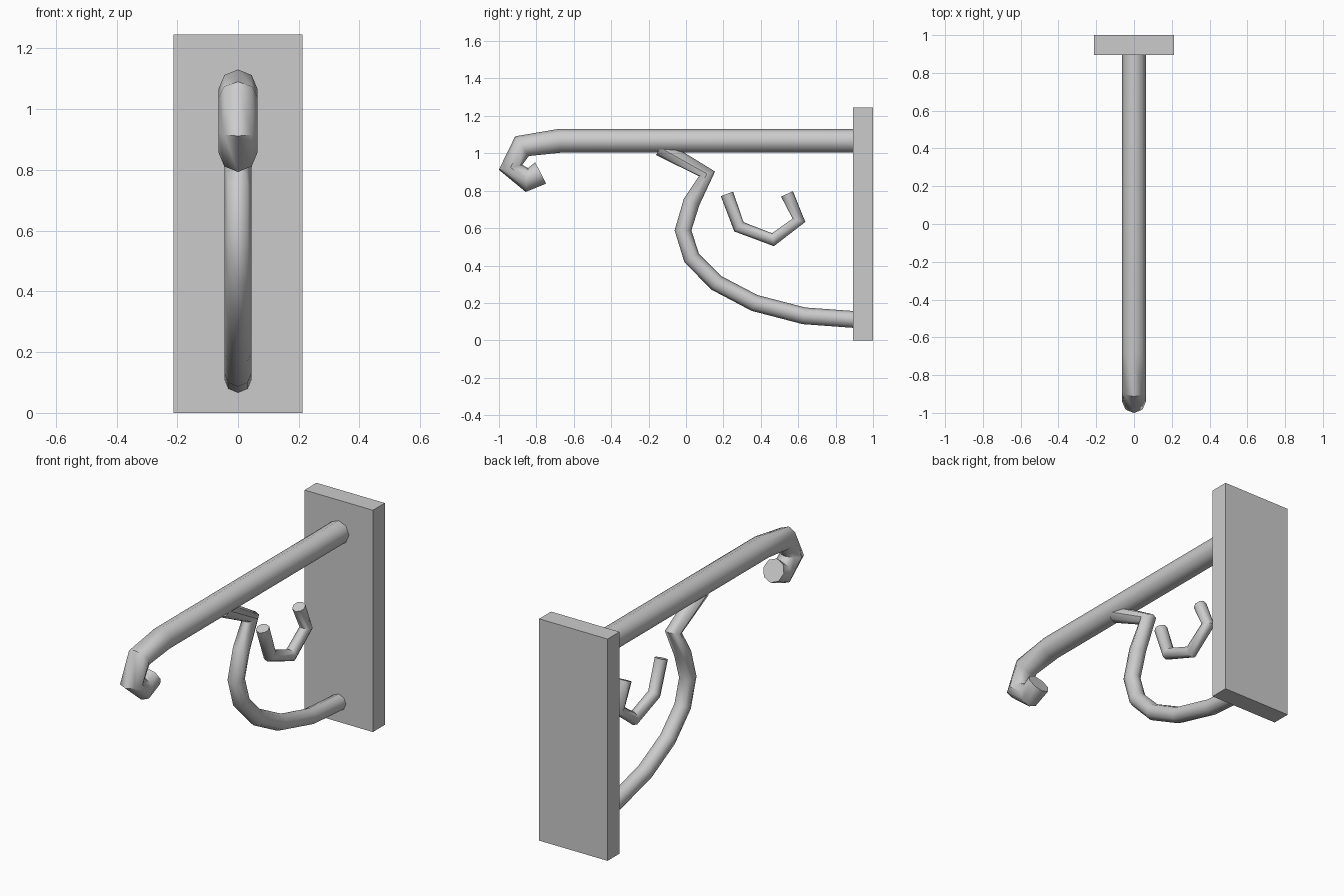
import bpy, bmesh, math
from mathutils import Vector

cube = bpy.data.objects.get("Cube")
if cube:
    bpy.data.objects.remove(cube, do_unlink=True)

SIDES = 8

# One grey metal for everything
grey = bpy.data.materials.new("grey_metal")
grey.use_nodes = True
grey.diffuse_color = (0.6, 0.6, 0.6, 1)
grey.node_tree.nodes["Principled BSDF"].inputs["Base Color"].default_value = (0.6, 0.6, 0.6, 1)


def make_object(name, bm):
    bmesh.ops.recalc_face_normals(bm, faces=bm.faces)
    mesh = bpy.data.meshes.new(name)
    bm.to_mesh(mesh)
    bm.free()
    mesh.materials.append(grey)
    obj = bpy.data.objects.new(name, mesh)
    bpy.context.collection.objects.link(obj)
    return obj


def tube(name, path, radius):
    """Octagonal rod following (y, z) points in the x = 0 plane."""
    points = [Vector((0, y, z)) for y, z in path]
    dirs = [(b - a).normalized() for a, b in zip(points, points[1:])]
    side = Vector((1, 0, 0))
    bm = bmesh.new()
    rings = []
    for i, p in enumerate(points):
        # Each ring faces along the average of the two neighbouring segments
        tangent = (dirs[max(i - 1, 0)] + dirs[min(i, len(dirs) - 1)]).normalized()
        normal = tangent.cross(side)
        angles = [math.tau * k / SIDES for k in range(SIDES)]
        rings.append([bm.verts.new(p + radius * (math.cos(a) * normal + math.sin(a) * side))
                      for a in angles])
    for a, b in zip(rings, rings[1:]):
        for k in range(SIDES):
            n = (k + 1) % SIDES
            bm.faces.new((a[k], a[n], b[n], b[k]))
    bm.faces.new(rings[0])
    bm.faces.new(rings[-1])
    obj = make_object(name, bm)
    bpy.ops.object.select_all(action='DESELECT')
    obj.select_set(True)
    bpy.context.view_layer.objects.active = obj
    bpy.ops.object.shade_smooth_by_angle(angle=math.radians(50))
    return obj


# Wall plate
bm = bmesh.new()
bmesh.ops.create_cube(bm, size=1)
bmesh.ops.scale(bm, vec=(0.425, 0.106, 1.246), verts=bm.verts)
bmesh.ops.translate(bm, vec=(0, 0.947, 0.623), verts=bm.verts)
make_object("wall_plate", bm)

# Horizontal arm with its curled tip
tube("arm", [(0.92, 1.067), (-0.675, 1.067), (-0.877, 1.038), (-0.938, 0.925),
             (-0.851, 0.857), (-0.777, 0.895)], 0.064)

# Curved brace from the plate up into the arm
tube("brace", [(0.92, 0.11), (0.631, 0.131), (0.366, 0.2), (0.163, 0.307),
               (0.03, 0.441), (-0.016, 0.588), (0.03, 0.74), (0.112, 0.89),
               (-0.138, 1.03)], 0.045)

# Small inner scroll
tube("inner_scroll", [(0.219, 0.783), (0.283, 0.607), (0.465, 0.538),
                      (0.604, 0.642), (0.54, 0.783)], 0.035)
